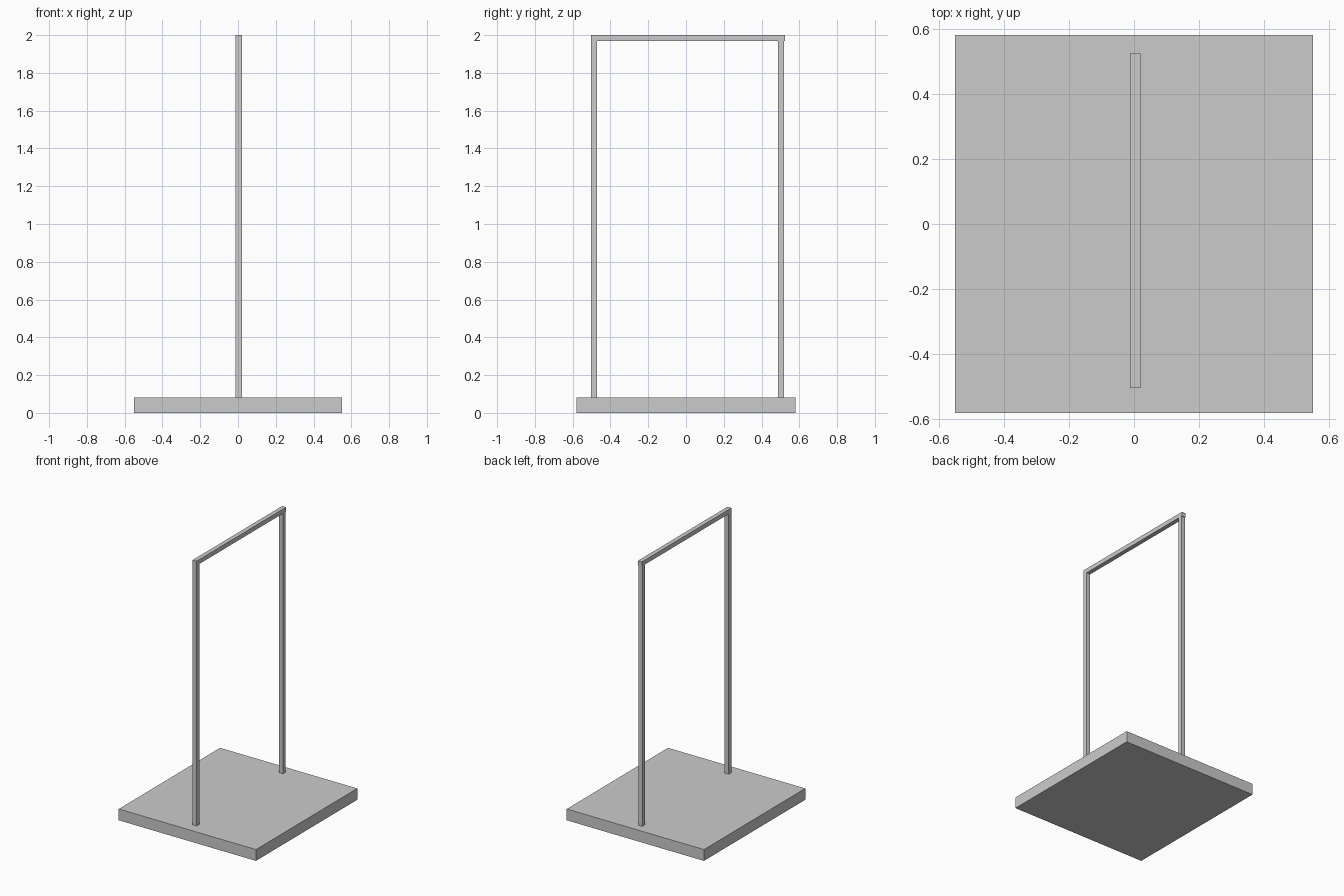
import bpy
import bmesh
from mathutils import Vector

if "Cube" in bpy.data.objects:
    bpy.data.objects.remove(bpy.data.objects["Cube"])


def box(name, low, high):
    """Box spanning two opposite corners."""
    low, high = Vector(low), Vector(high)
    bm = bmesh.new()
    bmesh.ops.create_cube(bm, size=1)
    bmesh.ops.scale(bm, vec=high - low, verts=bm.verts)
    mesh = bpy.data.meshes.new(name)
    bm.to_mesh(mesh)
    bm.free()
    obj = bpy.data.objects.new(name, mesh)
    obj.location = (low + high) / 2
    bpy.context.collection.objects.link(obj)
    return obj


BAR = 0.032            # square bar thickness
X0, X1 = -0.012, -0.012 + BAR
BASE_TOP = 0.082

# Base slab
box("base", (-0.55, -0.58, 0), (0.55, 0.58, BASE_TOP))

# Upright posts
for name, y in (("front_post", -0.503), ("back_post", 0.486)):
    box(name, (X0, y, BASE_TOP), (X1, y + BAR, 2.0 - BAR))

# Top rail, slightly overhanging the back post
box("top_rail", (X0, -0.503, 2.0 - BAR), (X1, 0.523, 2.0))
